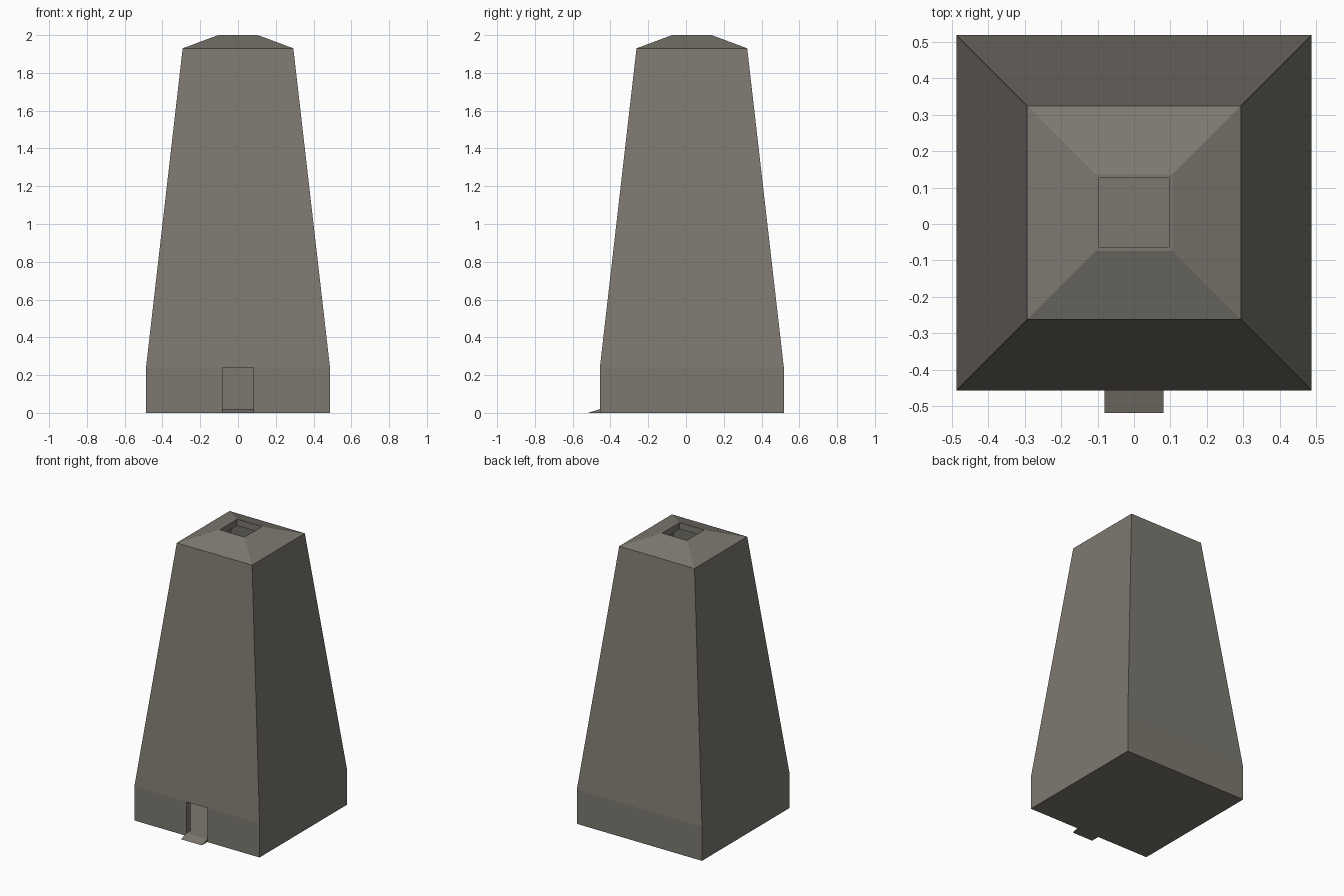
import bpy, bmesh

if "Cube" in bpy.data.objects:
    bpy.data.objects.remove(bpy.data.objects["Cube"])

CY = 0.031          # tower centre in y (the ramp sticks out at the front)
HALF = 0.487        # half width of the tower foot
WALL = 0.045        # wall thickness
FLOOR = 0.02        # inside floor height
DOOR_X, DOOR_Z = 0.081, 0.239

stone = bpy.data.materials.new("warm grey stone")
stone.diffuse_color = (0.205, 0.19, 0.163, 1)
stone.use_nodes = True
stone.node_tree.nodes["Principled BSDF"].inputs["Base Color"].default_value = stone.diffuse_color


def finish(bm, name):
    bmesh.ops.recalc_face_normals(bm, faces=bm.faces)
    mesh = bpy.data.meshes.new(name)
    bm.to_mesh(mesh)
    bm.free()
    mesh.materials.append(stone)
    obj = bpy.data.objects.new(name, mesh)
    bpy.context.collection.objects.link(obj)
    return obj


def square_lathe(name, profile):
    """Stack square rings (half width, z) and close both ends."""
    bm = bmesh.new()
    rings = [[bm.verts.new((sx * h, CY + sy * h, z))
              for sx, sy in ((-1, -1), (1, -1), (1, 1), (-1, 1))]
             for h, z in profile]
    for a, b in zip(rings, rings[1:]):
        for i in range(4):
            j = (i + 1) % 4
            bm.faces.new((a[i], a[j], b[j], b[i]))
    bm.faces.new(rings[0])
    bm.faces.new(rings[-1])
    return finish(bm, name)


def prism_x(name, half_x, section):
    """Extrude a (y, z) section along x."""
    bm = bmesh.new()
    ends = [[bm.verts.new((x, y, z)) for y, z in section]
            for x in (-half_x, half_x)]
    n = len(section)
    for i in range(n):
        j = (i + 1) % n
        bm.faces.new((ends[0][i], ends[0][j], ends[1][j], ends[1][i]))
    for end in ends:
        bm.faces.new(end)
    return finish(bm, name)


# Hollow tower: up the outside, over the roof rim, down the inside to the floor
tower = square_lathe("tower", [
    (HALF, 0), (HALF, 0.24), (0.293, 1.93), (0.105, 2.0),
    (0.096, 2.0), (0.096, 1.955),
    (0.293 - WALL, 1.895), (HALF - WALL, 0.24), (HALF - WALL, FLOOR)])

# Doorway cut through the front wall
front = CY - HALF
cutter = prism_x("doorway_cutter", DOOR_X, [
    (front - 0.1, FLOOR), (front + WALL + 0.05, FLOOR),
    (front + WALL + 0.05, DOOR_Z), (front - 0.1, DOOR_Z)])
cutter.hide_render = True
mod = tower.modifiers.new("doorway", 'BOOLEAN')
mod.operation = 'DIFFERENCE'
mod.solver = 'EXACT'
mod.object = cutter
bpy.context.view_layer.objects.active = tower
bpy.ops.object.modifier_apply(modifier=mod.name)
bpy.data.objects.remove(cutter)

# Entrance ramp in front of the doorway
prism_x("entrance_ramp", DOOR_X, [(-0.518, 0), (front, 0), (front, FLOOR)])
